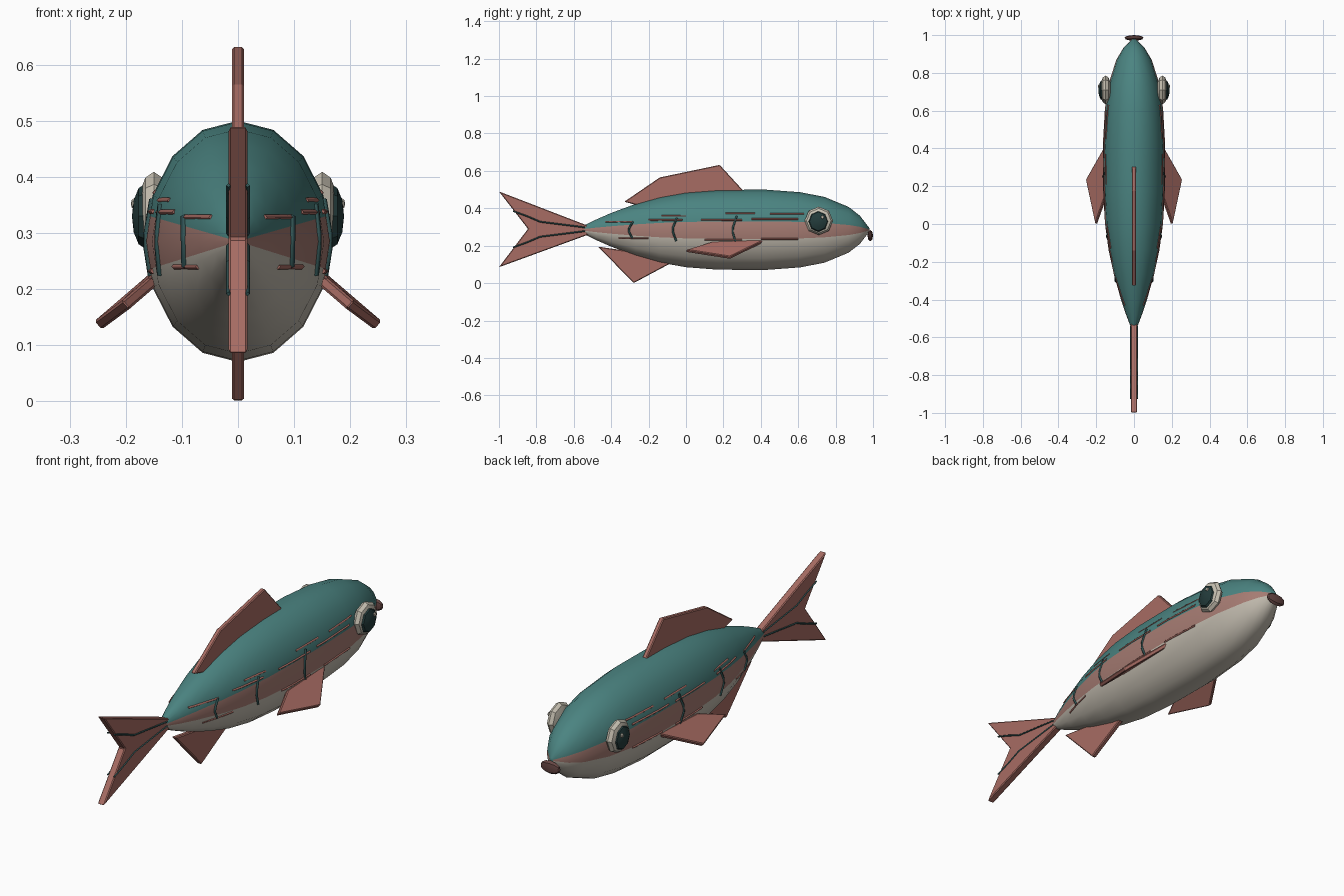
import bpy, bmesh, math
from mathutils import Vector

cube = bpy.data.objects.get("Cube")
if cube:
    bpy.data.objects.remove(cube)


def material(name, r, g, b):
    m = bpy.data.materials.new(name)
    m.use_nodes = True
    m.diffuse_color = (r, g, b, 1)
    m.node_tree.nodes["Principled BSDF"].inputs["Base Color"].default_value = (r, g, b, 1)
    return m


teal = material("teal", .07, .23, .22)
band = material("dusty_pink", .38, .20, .17)
cream = material("cream", .52, .48, .41)
coral = material("coral", .39, .15, .125)
eye_white = material("eye_white", .58, .54, .45)
dark = material("dark_teal", .017, .045, .045)
mark = material("gill_teal", .03, .085, .085)
lip = material("lip_brown", .13, .06, .055)

MID, RATIO = .285, .767
# body stations: position along y, half height
PROFILE = [(-.55, .02), (-.48, .055), (-.4, .09), (-.27, .138), (-.14, .175),
           (0, .2), (.17, .213), (.42, .215), (.61, .201), (.74, .176),
           (.87, .122), (.93, .075), (.98, .01)]


def half_height(y):
    for (a, ha), (b, hb) in zip(PROFILE, PROFILE[1:]):
        if a <= y <= b:
            return ha + (hb - ha) * (y - a) / (b - a)
    return 0


def surface_x(y, z):
    h = max(half_height(y), .001)
    return RATIO * h * math.sqrt(max(0, 1 - ((z - MID) / h) ** 2)) * .99


def finish(name, bm, mats):
    bmesh.ops.recalc_face_normals(bm, faces=bm.faces[:])
    me = bpy.data.meshes.new(name)
    bm.to_mesh(me)
    bm.free()
    ob = bpy.data.objects.new(name, me)
    bpy.context.collection.objects.link(ob)
    for m in mats:
        me.materials.append(m)
    return ob


def smooth(ob, angle):
    bpy.ops.object.select_all(action='DESELECT')
    ob.select_set(True)
    bpy.context.view_layer.objects.active = ob
    bpy.ops.object.shade_smooth_by_angle(angle=math.radians(angle))


# body: sixteen-sided section, its side facets split for the colour band
section = []
for i in range(16):
    a, b = (Vector((math.cos(k * math.pi / 8), math.sin(k * math.pi / 8)))
            for k in (i, i + 1))
    section.append(a)
    if i in (0, 7, 8, 15):
        t = .55 if i in (0, 7) else .6
        section.append(a.lerp(b, t if i in (0, 8) else 1 - t))
bm = bmesh.new()
rings = [[bm.verts.new((p.x * h * RATIO, y, MID + p.y * h)) for p in section]
         for y, h in PROFILE]
n = len(section)
for r, s in zip(rings, rings[1:]):
    for i in range(n):
        j = (i + 1) % n
        f = bm.faces.new((r[i], r[j], s[j], s[i]))
        level = (section[i].y + section[j].y) / 2
        f.material_index = 0 if level > .2 else 2 if level < -.22 else 1
bm.faces.new(rings[0])
bm.faces.new(rings[-1])
smooth(finish("body", bm, [teal, band, cream]), 60)


def fin(name, points, normal, thickness):
    """Flat slab with a softened rim."""
    bm = bmesh.new()
    off = Vector(normal).normalized() * thickness / 2
    lo = [bm.verts.new(Vector(p) - off) for p in points]
    hi = [bm.verts.new(Vector(p) + off) for p in points]
    bm.faces.new(lo)
    bm.faces.new(hi)
    for i in range(len(points)):
        j = (i + 1) % len(points)
        bm.faces.new((lo[i], lo[j], hi[j], hi[i]))
    ob = finish(name, bm, [coral])
    bev = ob.modifiers.new("rim", 'BEVEL')
    bev.width = .004
    bev.segments = 1


def flat(*yz):
    return [(0, y, z) for y, z in yz]


fin("dorsal_fin", flat((-.33, .435), (-.14, .565), (.18, .632), (.31, .49),
                       (.1, .42), (-.2, .40)), (1, 0, 0), .022)
fin("anal_fin", flat((-.47, .195), (-.28, 0), (-.08, .107), (-.12, .17),
                     (-.3, .17)), (1, 0, 0), .022)
fin("tail_fin", flat((-.52, .305), (-1, .49), (-.845, .29), (-1, .085),
                     (-.52, .26)), (1, 0, 0), .034)


def wire(name, points, mat, radius):
    cu = bpy.data.curves.new(name, 'CURVE')
    cu.dimensions = '3D'
    cu.bevel_depth = radius
    cu.bevel_resolution = 0
    cu.use_fill_caps = True
    sp = cu.splines.new('POLY')
    sp.points.add(len(points) - 1)
    for q, p in zip(sp.points, points):
        q.co = (*p, 1)
    cu.materials.append(mat)
    ob = bpy.data.objects.new(name, cu)
    bpy.context.collection.objects.link(ob)


def ball(name, centre, scale, mat, segments, rings, angle):
    """Ellipsoid with its pole along x."""
    bm = bmesh.new()
    bmesh.ops.create_uvsphere(bm, u_segments=segments, v_segments=rings, radius=1)
    for v in bm.verts:
        x, y, z = v.co
        v.co = Vector((z * scale[0], x * scale[1], y * scale[2])) + Vector(centre)
    smooth(finish(name, bm, [mat]), angle)


# chevron marks: y, top, bottom
CHEVRONS = [(-.3, .33, .24), (-.065, .35, .225), (.255, .36, .212)]
# thin streaks: start, end, height
STREAKS = [(-.13, 0, .358), (.21, .37, .372), (.45, .63, .37),
           (-.43, -.28, .328), (-.2, -.02, .337), (.08, .3, .338),
           (.35, .6, .342), (-.36, -.2, .24), (.1, .3, .232), (.4, .6, .236)]

for side, s in (("left", 1), ("right", -1)):
    fin(side + "_pectoral_fin",
        [(s * .145, .42, .225), (s * .25, .235, .135), (s * .2, 0, .172),
         (s * .15, .14, .215)], (s * .67, 0, .74), .02)
    # eyes
    ball(side + "_eye", (s * .15, .71, .333), (.03, .076, .076), eye_white, 8, 6, 30)
    ball(side + "_pupil", (s * .165, .708, .33), (.024, .055, .058), dark, 8, 6, 30)
    ball(side + "_eye_glint", (s * .185, .73, .352), (.006, .01, .01), eye_white, 6, 4, 30)
    # side markings
    for k, (y, top, low) in enumerate(CHEVRONS):
        pts = []
        for dy, z in ((.017, top), (-.003, top * .6 + low * .4),
                      (-.005, top * .4 + low * .6), (.013, low)):
            pts.append((s * (surface_x(y + dy, z) + .001), y + dy, z))
        wire(f"{side}_gill_mark_{k + 1}", pts, mark, .006)
    for k, (a, b, z) in enumerate(STREAKS):
        pts = []
        for i in range(5):
            y = a + (b - a) * i / 4
            pts.append((s * (surface_x(y, z) - .001), y, z))
        wire(f"{side}_streak_{k + 1}", pts, coral, .005)
    # tail rays
    for label, d in (("upper", 1), ("lower", -1)):
        wire(f"{side}_{label}_tail_ray",
             [(s * .017, y, .288 + d * z) for y, z in
              ((-.54, .01), (-.78, .04), (-.85, .07), (-.925, .097))], mark, .004)

# mouth
ball("mouth", (0, .985, .254), (.05, .015, .03), lip, 8, 6, 30)
